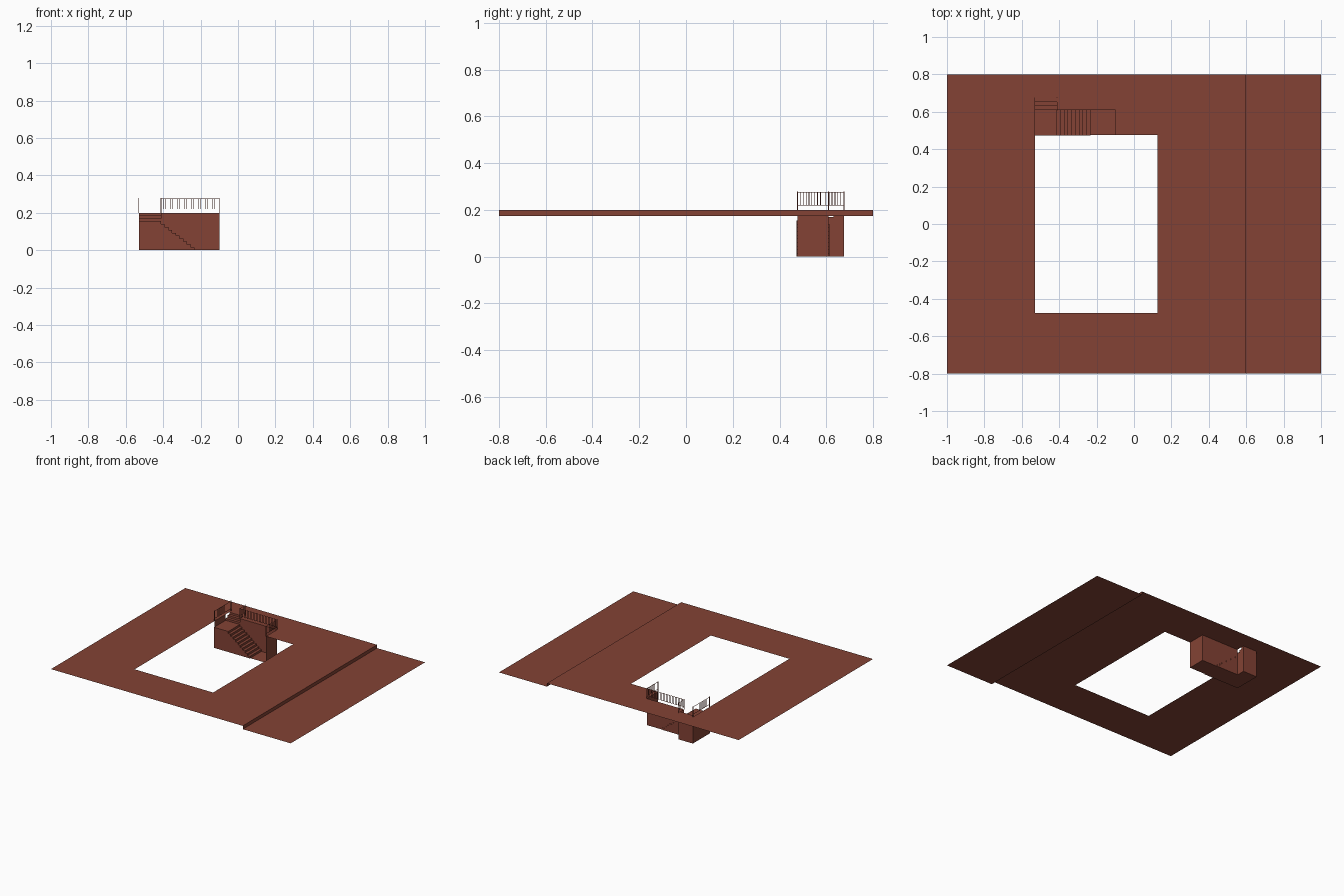
import bpy, bmesh
from mathutils import Vector

if "Cube" in bpy.data.objects:
    bpy.data.objects.remove(bpy.data.objects["Cube"])

mat = bpy.data.materials.new("brick_brown")
mat.diffuse_color = (0.23, 0.055, 0.035, 1)
mat.use_nodes = True
mat.node_tree.nodes["Principled BSDF"].inputs["Base Color"].default_value = mat.diffuse_color

def finish(name, bm):
    me = bpy.data.meshes.new(name)
    bm.to_mesh(me)
    bm.free()
    me.materials.append(mat)
    ob = bpy.data.objects.new(name, me)
    bpy.context.collection.objects.link(ob)

def sheet(name, pts):
    bm = bmesh.new()
    bm.faces.new([bm.verts.new(p) for p in pts])
    finish(name, bm)

def prism(name, pts, offset):
    bm = bmesh.new()
    f = bm.faces.new([bm.verts.new(p) for p in pts])
    r = bmesh.ops.extrude_face_region(bm, geom=[f], use_keep_orig=True)
    vs = [g for g in r["geom"] if isinstance(g, bmesh.types.BMVert)]
    bmesh.ops.translate(bm, vec=offset, verts=vs)
    bmesh.ops.recalc_face_normals(bm, faces=bm.faces)
    finish(name, bm)

def add_box(bm, lo, hi):
    lo, hi = Vector(lo), Vector(hi)
    vs = bmesh.ops.create_cube(bm, size=1)["verts"]
    bmesh.ops.scale(bm, vec=hi - lo, verts=vs)
    bmesh.ops.translate(bm, vec=(lo + hi) / 2, verts=vs)

XL, XM, XR = -0.53, -0.412, -0.1       # stairwell sides
YF, YB, YT = 0.477, 0.61, 0.675        # hole edge, back wall, top of stairs
TOP, LOW, LAND = 0.2, 0.175, 0.155     # floor levels

# upper floor with the well opening
bm = bmesh.new()
edges = []
opening = [(XL, -0.475), (0.125, -0.475), (0.125, YF), (XR, YF),
           (XR, YB), (XM, YB), (XM, YT), (XL, YT)]
for loop in ([(-1, -0.8), (0.6, -0.8), (0.6, 0.8), (-1, 0.8)], opening):
    vs = [bm.verts.new((x, y, TOP)) for x, y in loop]
    edges += [bm.edges.new((vs[i - 1], vs[i])) for i in range(len(vs))]
bmesh.ops.triangle_fill(bm, edges=edges, use_beauty=True, normal=(0, 0, 1))
for f in bm.faces:
    f.normal_update()
    if f.normal.z < 0:
        f.normal_flip()
finish("upper_floor", bm)

# lower floor strip and the drop to it
sheet("lower_floor", [(0.6, -0.8, LOW), (1, -0.8, LOW), (1, 0.8, LOW), (0.6, 0.8, LOW)])
sheet("floor_drop", [(0.6, -0.8, LOW), (0.6, 0.8, LOW), (0.6, 0.8, TOP), (0.6, -0.8, TOP)])

# main flight with landing
n = 10
run, rise = 0.2 / n, LAND / n
prof = [(XL, 0), (XL, LAND), (XM, LAND)]
for i in range(n):
    x = XM + i * run
    z = LAND - (i + 1) * rise
    prof.append((x, z))
    if i < n - 1:
        prof.append((x + run, z))
prism("main_flight", [(x, 0.472, z) for x, z in prof], (0, 0.141, 0))

# short flight from landing to the floor
prof = [(YB, 0)]
d, h = (YT - YB) / 3, (TOP - LAND) / 3
for i in range(3):
    prof += [(YB + i * d, LAND + i * h + (h if i else 0) - (h if i else 0)),
             (YB + i * d, LAND + (i + 1) * h)]
    prof.append((YB + (i + 1) * d, LAND + (i + 1) * h))
prof.append((YT, 0))
clean = [p for i, p in enumerate(prof) if i == 0 or p != prof[i - 1]]
clean = [p for i, p in enumerate(clean)
         if i == 0 or (Vector(p) - Vector(clean[i - 1])).length > 1e-5]
prism("short_flight", [(XL, y, z) for y, z in clean], (XM - XL, 0, 0))

# stairwell walls and bottom
def wall(name, a, b):
    sheet(name, [(*a, 0), (*b, 0), (*b, TOP), (*a, TOP)])
wall("right_wall", (XR, YF), (XR, YB))
wall("back_wall", (XR, YB), (XM, YB))
wall("left_wall", (XL, YB), (XL, YF))
sheet("well_bottom", [(XM, YF, 0), (XR, YF, 0), (XR, YB, 0), (XM, YB, 0)])

# railings: posts, two rails, thin balusters
def railing(name, a, b):
    a, b = Vector(a), Vector(b)
    bm = bmesh.new()
    t = 0.001
    def bar(p, q, z0, z1, r):
        add_box(bm, (min(p.x, q.x) - r, min(p.y, q.y) - r, z0),
                (max(p.x, q.x) + r, max(p.y, q.y) + r, z1))
    for p in (a, b):
        bar(p, p, TOP, 0.278, 0.002)
    for z in (0.22, 0.275):
        bar(a, b, z - t, z + t, t)
    count = max(2, round((b - a).length / 0.0125))
    for i in range(1, count):
        p = a.lerp(b, i / count)
        bar(p, p, 0.22, 0.275, t * 0.8)
    finish(name, bm)

railing("left_railing", (XL, YF), (XL, YT))
railing("top_railing", (XM, YB), (XM, YT))
railing("back_railing", (XM, YB), (XR, YB))
railing("right_railing", (XR, YF), (XR, YB))
